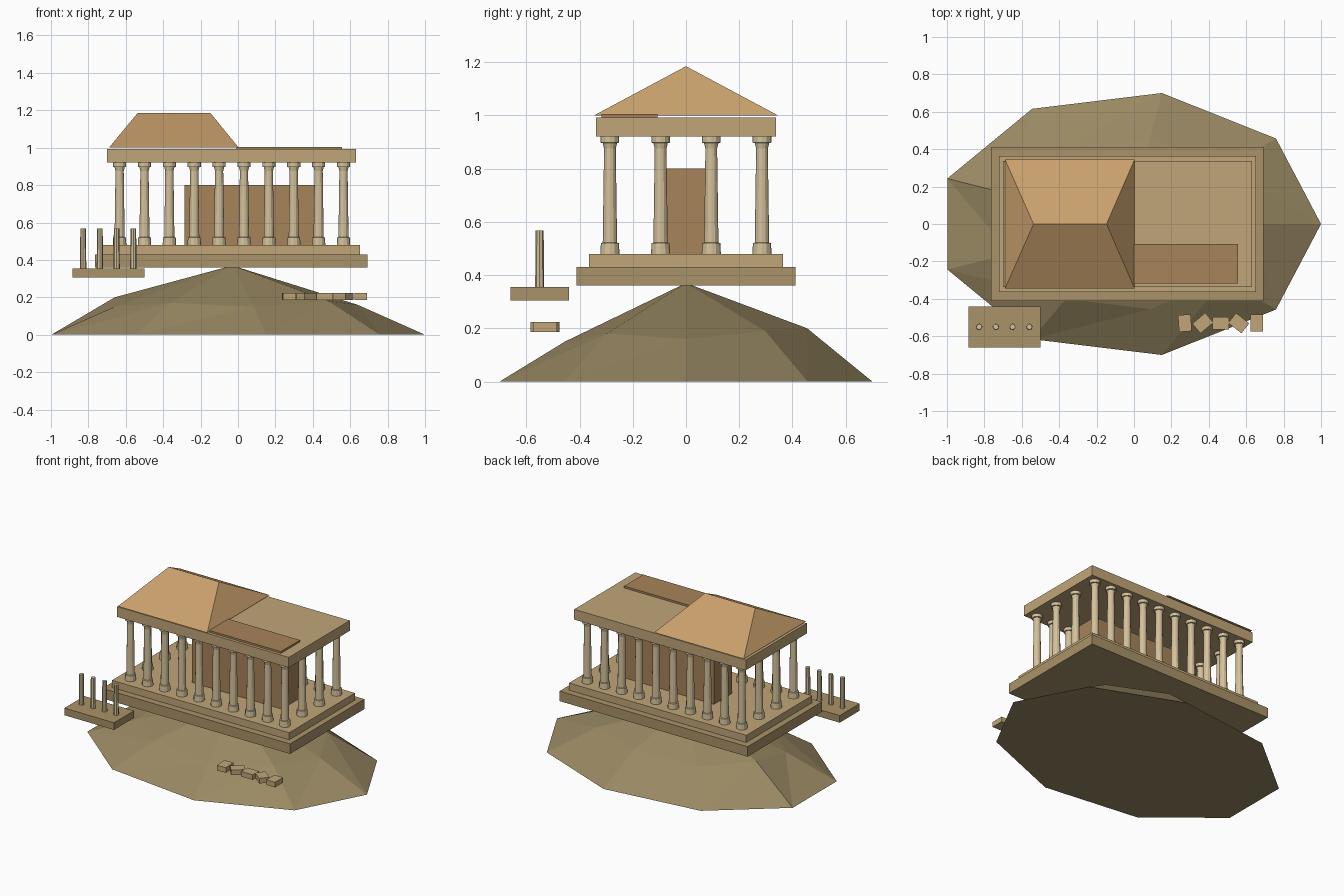
import bpy, bmesh
from math import cos, sin, radians

if "Cube" in bpy.data.objects:
    bpy.data.objects.remove(bpy.data.objects["Cube"])


def material(name, rgb):
    m = bpy.data.materials.new(name)
    m.diffuse_color = (*rgb, 1)
    m.use_nodes = True
    m.node_tree.nodes["Principled BSDF"].inputs["Base Color"].default_value = m.diffuse_color
    return m


STONE = material("stone", (0.53, 0.38, 0.19))
PALE = material("pale_stone", (0.66, 0.54, 0.33))
ROOF = material("roof_tile", (0.58, 0.35, 0.15))
WALL = material("wall", (0.39, 0.23, 0.10))
EARTH = material("earth", (0.32, 0.25, 0.125))
DULL = material("dull_stone", (0.40, 0.29, 0.14))


def make(name, verts, faces, mat):
    me = bpy.data.meshes.new(name)
    me.from_pydata(verts, [], faces)
    bm = bmesh.new()
    bm.from_mesh(me)
    bmesh.ops.recalc_face_normals(bm, faces=bm.faces)
    bm.to_mesh(me)
    bm.free()
    me.materials.append(mat)
    ob = bpy.data.objects.new(name, me)
    bpy.context.collection.objects.link(ob)
    return ob


def box(name, x0, x1, y0, y1, z0, z1, mat):
    v = [(x, y, z) for z in (z0, z1) for x, y in ((x0, y0), (x1, y0), (x1, y1), (x0, y1))]
    f = [(0, 1, 2, 3), (4, 5, 6, 7)] + [(i, (i + 1) % 4, (i + 1) % 4 + 4, i + 4) for i in range(4)]
    return make(name, v, f, mat)


def turned(name, profile, n, mat):
    """Closed solid of revolution from (radius, z) pairs."""
    v = [(r * cos(6.28318531 * i / n), r * sin(6.28318531 * i / n), z)
         for r, z in profile for i in range(n)]
    f = [(j * n + i, j * n + (i + 1) % n, (j + 1) * n + (i + 1) % n, (j + 1) * n + i)
         for j in range(len(profile) - 1) for i in range(n)]
    f += [tuple(range(n)), tuple(range(len(v) - n, len(v)))]
    return make(name, v, f, mat)


def copies(source, name, places):
    """Put the source at the first place and linked copies at the others."""
    for i, (x, y) in enumerate(places):
        ob = source if i == 0 else source.copy()
        ob.name = f"{name}_{i + 1}"
        ob.location = (x, y, 0)
        if i:
            bpy.context.collection.objects.link(ob)


# Rocky hill: nine-sided foot, uneven middle ring, peak
mid_z = [0.16, 0.19, 0.20, 0.18, 0.20, 0.15, 0.17, 0.15, 0.18]
hill = []
for scale, heights in ((1, [0] * 9), (0.65, mid_z)):
    for k, z in enumerate(heights):
        a = radians(40 * k)
        hill.append((-0.03 + 1.03 * scale * cos(a), 0.711 * scale * sin(a), z))
hill.append((-0.03, 0, 0.37))
tris = [tuple(range(9))]
for k in range(9):
    n = (k + 1) % 9
    tris += [(k, n, n + 9), (k, n + 9, k + 9), (k + 9, n + 9, 18)]
make("hill", hill, tris, EARTH)

# Stepped base, inner chamber and beam slab
box("lower_step", -0.765, 0.692, -0.411, 0.411, 0.36, 0.43, DULL)
box("upper_step", -0.722, 0.652, -0.364, 0.364, 0.43, 0.48, STONE)
box("inner_chamber", -0.286, 0.41, -0.1, 0.1, 0.48, 0.80, WALL)
box("entablature", -0.70, 0.63, -0.338, 0.338, 0.92, 0.992, STONE)

# Colonnade: ten by four around the edge
column = turned("column", [(0.036, 0.48), (0.034, 0.52), (0.027, 0.522), (0.022, 0.875),
                           (0.027, 0.896), (0.035, 0.898), (0.035, 0.92)], 12, PALE)
copies(column, "column", [(-0.633 + 0.133 * i, -0.286 + 0.1905 * j)
                          for j in range(4) for i in range(10)
                          if i in (0, 9) or j in (0, 3)])

# Surviving hipped roof over the left half
make("hipped_roof",
     [(-0.69, -0.346, 1.0), (0.004, -0.346, 1.0), (0.004, 0.346, 1.0), (-0.69, 0.346, 1.0),
      (-0.537, 0, 1.185), (-0.147, 0, 1.185)],
     [(0, 1, 2, 3), (0, 1, 5, 4), (2, 3, 4, 5), (1, 2, 5), (3, 0, 4)], ROOF)
box("roof_fragment", -0.008, 0.555, -0.318, -0.107, 0.99, 1.005, WALL)

# Side porch with four slim posts
box("porch_base", -0.884, -0.499, -0.66, -0.44, 0.305, 0.355, DULL)
post = turned("porch_post", [(0.017, 0.355), (0.015, 0.567)], 8, PALE)
copies(post, "porch_post", [(-0.828 + 0.0895 * i, -0.55) for i in range(4)])

# Fallen blocks in a row
for i, angle in enumerate((4, -50, -90, 52, 0)):
    b = box(f"fallen_block_{i + 1}", -0.034, 0.034, -0.045, 0.045, 0.187, 0.223, STONE)
    b.location = (0.272 + 0.096 * i, -0.53, 0)
    b.rotation_euler.z = radians(angle)
